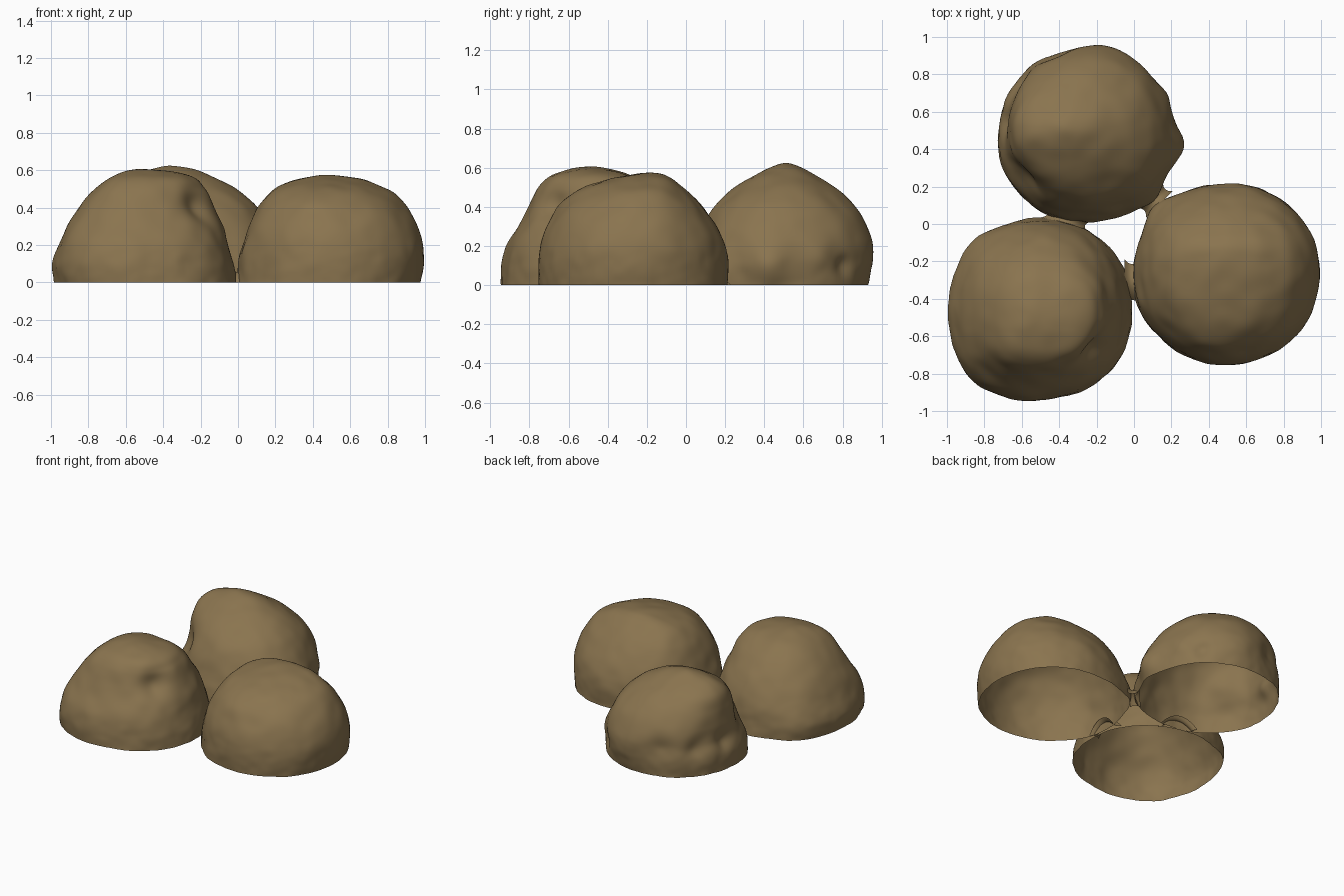
import bpy, bmesh, math
from mathutils import Vector, noise

if "Cube" in bpy.data.objects:
    bpy.data.objects.remove(bpy.data.objects["Cube"])

brown = bpy.data.materials.new("earth_brown")
brown.diffuse_color = (0.255, 0.175, 0.078, 1)
brown.use_nodes = True
brown.node_tree.nodes["Principled BSDF"].inputs["Base Color"].default_value = brown.diffuse_color

SEG, STEPS = 128, 8


def catmull(p0, p1, p2, p3, t):
    return [0.5 * (2 * b + (c - a) * t + (2 * a - 5 * b + 4 * c - d) * t * t
                   + (3 * b - a - 3 * c + d) * t ** 3)
            for a, b, c, d in zip(p0, p1, p2, p3)]


def finish(bm, name):
    me = bpy.data.meshes.new(name)
    bm.to_mesh(me)
    bm.free()
    me.materials.append(brown)
    for p in me.polygons:
        p.use_smooth = True
    ob = bpy.data.objects.new(name, me)
    bpy.context.collection.objects.link(ob)
    return ob


def mound(name, levels, bumps, seed):
    """Open-bottomed dome lofted through levels (z, xmin, xmax, ymin, ymax)."""
    n = len(levels)
    rows = []
    for i in range(n - 1):
        a, b = levels[max(i - 1, 0)], levels[i]
        c = levels[i + 1]
        if i + 2 < n:
            d = levels[i + 2]
        else:  # mirror over the apex so the crown stays round
            d = (b[0], b[2], b[1], b[4], b[3])
        rows += [catmull(a, b, c, d, k / STEPS) for k in range(STEPS)]
    bm = bmesh.new()
    rings = []
    b0, top = levels[0], levels[-1]
    for z, x0, x1, y0, y1 in rows:
        f = max(0, min(1, z / top[0])) ** 3
        cx = (b0[1] + b0[2]) / 2 * (1 - f) + top[1] * f
        cy = (b0[3] + b0[4]) / 2 * (1 - f) + top[3] * f
        cx = min(max(cx, x0 + 0.2 * (x1 - x0)), x1 - 0.2 * (x1 - x0))
        cy = min(max(cy, y0 + 0.2 * (y1 - y0)), y1 - 0.2 * (y1 - y0))
        ring = []
        for s in range(SEG):
            t = 2 * math.pi * s / SEG
            c, q = math.cos(t), math.sin(t)
            k = (abs(c) ** 2.1 + abs(q) ** 2.1) ** (-1 / 2.1)
            rx = x1 - cx if c > 0 else cx - x0
            ry = y1 - cy if q > 0 else cy - y0
            ring.append(bm.verts.new((cx + rx * c * k, cy + ry * q * k, z)))
        rings.append(ring)
    for r0, r1 in zip(rings, rings[1:]):
        for s in range(SEG):
            e = (s + 1) % SEG
            bm.faces.new((r0[s], r0[e], r1[e], r1[s]))
    apex = bm.verts.new((top[1], top[3], top[0]))
    for s in range(SEG):
        bm.faces.new((rings[-1][s], rings[-1][(s + 1) % SEG], apex))
    bm.normal_update()
    # uneven lumps, plus placed bumps and dents
    off = Vector((seed * 7.3, seed * 3.1, seed * 5.7))
    moves = []
    for v in bm.verts:
        p = v.co
        h = 0.008 * noise.noise(p * 4 + off) + 0.006 * noise.noise(p * 9 + off)
        h += 0.004 * noise.noise(p * 18 + off) * max(0, 1 - p.z / 0.3)
        for x, y, z, r, amt in bumps:
            d = (p - Vector((x, y, z))).length / r
            h += amt * math.exp(-2 * d * d)
        moves.append(v.normal * h)
    for v, m in zip(bm.verts, moves):
        v.co += m
    for v in rings[0]:
        v.co.z = 0
    return finish(bm, name)


# front left mound: steep right wall, dented front right shoulder
mound("front_left_mound", [
    (0, -.985, -.01, -.94, .03), (.1, -.995, -.025, -.93, .02),
    (.2, -.955, -.05, -.91, 0), (.3, -.91, -.08, -.85, -.04),
    (.4, -.85, -.13, -.80, -.10), (.5, -.765, -.18, -.755, -.19),
    (.57, -.665, -.26, -.67, -.31), (.606, -.51, -.51, -.52, -.52)],
    [(-.2, -.68, .42, .13, -.045), (-.86, -.12, .1, .22, .02),
     (-.82, -.78, .2, .3, .035), (-.85, -.8, .02, .15, .015),
     (-.7, -.7, .45, .2, .015), (-.6, -.93, .08, .2, .015),
     (-.24, -.3, .5, .15, .015), (-.07, -.75, .12, .15, .01)], 1)

# right mound: ridge toward the back, long slope to the front
mound("right_mound", [
    (0, -.005, .975, -.75, .22), (.12, .005, .995, -.75, .21),
    (.22, .03, .99, -.735, .185), (.32, .065, .955, -.70, .14),
    (.42, .115, .89, -.635, .065), (.5, .2, .80, -.52, -.015),
    (.555, .33, .66, -.33, -.08), (.576, .47, .47, -.16, -.16)],
    [(.2, -.6, .1, .15, -.015), (.6, .17, .15, .15, .012),
     (.12, .09, .06, .15, .03)], 2)

# back mound: high left shoulder above a ledge, knobs on the right foot
mound("back_mound", [
    (0, -.725, .21, .01, .93), (.12, -.72, .21, .025, .945),
    (.22, -.69, .20, .055, .945), (.32, -.675, .16, .095, .915),
    (.42, -.66, .09, .165, .845), (.52, -.625, -.04, .28, .73),
    (.59, -.53, -.20, .41, .61), (.622, -.37, -.37, .51, .51)],
    [(.22, .42, .1, .15, .06), (.17, .68, .14, .1, .02),
     (.1, .82, .1, .07, -.03), (-.58, .75, .18, .1, -.035),
     (-.69, .55, .2, .1, -.025), (-.42, .91, .2, .13, -.035),
     (-.6, .23, .3, .17, -.05), (-.15, .94, .15, .16, .02),
     (.09, .14, .06, .15, .035)], 3)


def web(name, a, b, half, height):
    """Low saddle-shaped skin bridging two mounds, flared at both ends."""
    a, b = Vector((*a, 0)), Vector((*b, 0))
    side = (b - a).normalized().cross(Vector((0, 0, 1)))
    bm = bmesh.new()
    n, grid = 12, []
    for i in range(n + 1):
        u = 2 * i / n - 1
        row = []
        for j in range(n + 1):
            w = 2 * j / n - 1
            p = a.lerp(b, i / n) + side * w * half * (0.8 + 0.2 * u * u)
            p.z = height * (1 - w * w) * (0.7 + 0.3 * u * u)
            row.append(bm.verts.new(p))
        grid.append(row)
    for i in range(n):
        for j in range(n):
            bm.faces.new((grid[i][j], grid[i][j + 1],
                          grid[i + 1][j + 1], grid[i + 1][j]))
    bmesh.ops.recalc_face_normals(bm, faces=bm.faces)
    return finish(bm, name)


# thin skins joining neighbouring mounds
web("front_web", (-.05, -.31), (.03, -.31), .12, .08)
web("left_web", (-.37, -.005), (-.35, .055), .13, .08)
web("right_web", (.085, .155), (.135, .105), .1, .09)
